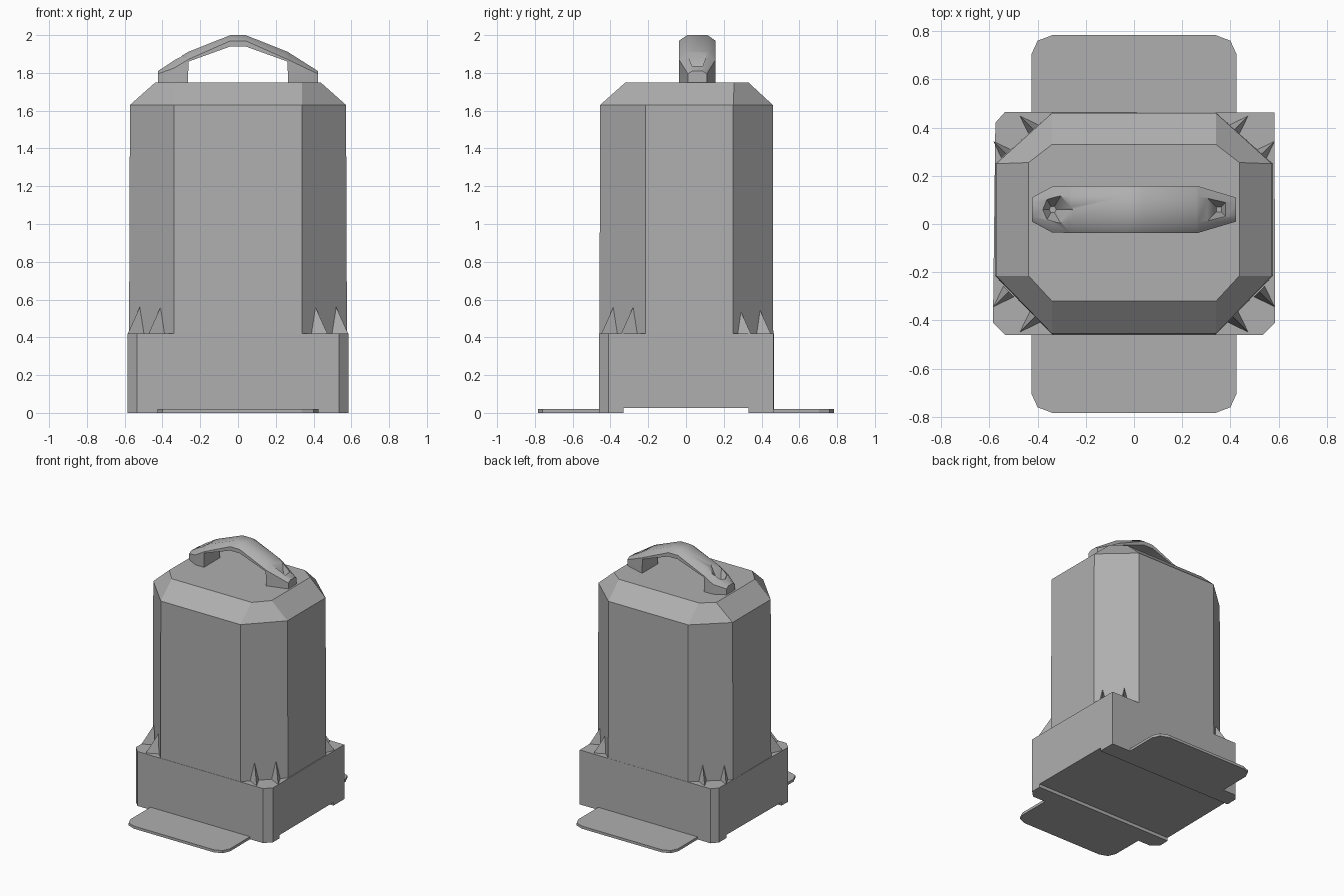
import bpy
import bmesh
from math import radians, pi
from mathutils import Matrix

if "Cube" in bpy.data.objects:
    bpy.data.objects.remove(bpy.data.objects["Cube"])

grey = bpy.data.materials.new("dark_grey")
grey.diffuse_color = (0.43, 0.43, 0.43, 1)
grey.use_nodes = True
grey.node_tree.nodes["Principled BSDF"].inputs["Base Color"].default_value = grey.diffuse_color


def finish(bm, name):
    bmesh.ops.recalc_face_normals(bm, faces=bm.faces)
    mesh = bpy.data.meshes.new(name)
    bm.to_mesh(mesh)
    bm.free()
    mesh.materials.append(grey)
    obj = bpy.data.objects.new(name, mesh)
    bpy.context.collection.objects.link(obj)
    return obj


def loft(name, rings):
    """Skin a list of equal-length closed rings and cap both ends."""
    bm = bmesh.new()
    rows = [[bm.verts.new(p) for p in ring] for ring in rings]
    n = len(rows[0])
    for a, b in zip(rows, rows[1:]):
        for i in range(n):
            j = (i + 1) % n
            bm.faces.new((a[i], a[j], b[j], b[i]))
    bm.faces.new(rows[0])
    bm.faces.new(rows[-1])
    return finish(bm, name)


def ring(outline, z):
    return [(x, y, z) for x, y in outline]


def octagon(x, y0, y1, cx, cy0, cy1):
    """Chamfered rectangle: outer limits and where the chamfers start."""
    return [(cx, y0), (x, cy0), (x, cy1), (cx, y1),
            (-cx, y1), (-x, cy1), (-x, cy0), (-cx, y0)]


def combine(obj, other, operation):
    mod = obj.modifiers.new("combine", 'BOOLEAN')
    mod.operation = operation
    mod.solver = 'EXACT'
    mod.object = other
    bpy.ops.object.select_all(action='DESELECT')
    bpy.context.view_layer.objects.active = obj
    obj.select_set(True)
    bpy.ops.object.modifier_apply(modifier=mod.name)
    bpy.data.objects.remove(other)


# Base block, with three chamfered corners and one square back corner
base = [(0.535, -0.46), (0.585, -0.41), (0.583, 0.462), (-0.535, 0.465),
        (-0.575, 0.42), (-0.585, -0.41), (-0.535, -0.46)]
body = loft("body", [ring(base, 0), ring(base, 0.42)])

# Eight-sided tower with sloped shoulder and flat lid
wall = octagon(0.577, -0.458, 0.462, 0.34, -0.215, 0.25)
upper = octagon(0.572, -0.455, 0.46, 0.34, -0.215, 0.25)
lid = octagon(0.437, -0.32, 0.33, 0.34, -0.215, 0.255)
tower = loft("tower", [ring(wall, 0.38), ring(upper, 1.63), ring(lid, 1.75)])
combine(body, tower, 'UNION')

# Shallow channel across the underside
channel = [(-0.8, -0.33), (0.8, -0.33), (0.8, 0.33), (-0.8, 0.33)]
combine(body, loft("channel", [ring(channel, -0.1), ring(channel, 0.025)]), 'DIFFERENCE')

# Foot flaps at front and back
for name, s in (("front_flap", -1), ("back_flap", 1)):
    half = [(0.425, 0.44), (0.425, 0.705), (0.40, 0.76), (0.34, 0.783)]
    outline = half + [(-x, y) for x, y in reversed(half)]
    outline = [(x, s * y) for x, y in outline]
    loft(name, [ring(outline, 0), ring(outline, 0.02)])

# Pairs of tapered gussets on each corner ledge
bm = bmesh.new()
for sx in (-1, 1):
    for sy in (-1, 1):
        for x, y in ((0.41, 0.385), (0.52, 0.28)):
            d = 0.022
            pts = [(x - d, y + d, 0.42), (x + d, y - d, 0.42),
                   (x + 0.063, y + 0.063, 0.42), (x, y, 0.56)]
            v = [bm.verts.new((sx * a, sy * b, c)) for a, b, c in pts]
            for f in ((0, 1, 2), (0, 1, 3), (1, 2, 3), (2, 0, 3)):
                bm.faces.new([v[i] for i in f])
finish(bm, "corner_gussets")

# Arched handle: x, half width, crown z, edge z, underside z
CY = 0.06
stations = [(-0.423, 0.05, 1.81, 1.795, 1.75), (-0.34, 0.095, 1.865, 1.825, 1.75),
            (-0.265, 0.097, 1.91, 1.87, 1.75), (-0.262, 0.097, 1.912, 1.872, 1.86),
            (-0.04, 0.097, 2.0, 1.97, 1.94), (0.04, 0.097, 2.0, 1.97, 1.94),
            (0.262, 0.097, 1.912, 1.872, 1.86), (0.265, 0.097, 1.91, 1.87, 1.75),
            (0.423, 0.05, 1.81, 1.795, 1.75)]
sections = []
for x, w, crown, edge, under in stations:
    c = w * 0.55
    sections.append([(x, CY - w, under), (x, CY + w, under), (x, CY + w, edge),
                     (x, CY + c, crown), (x, CY - c, crown), (x, CY - w, edge)])
handle = loft("handle", sections)

# Bolt dents in the handle ends: hexagonal at left, square at right
for x, sides, turn in ((-0.337, 6, pi / 6), (0.352, 4, pi / 4)):
    bm = bmesh.new()
    bmesh.ops.create_cone(bm, cap_ends=True, segments=sides, radius1=0.015,
                          radius2=0.085, depth=0.13,
                          matrix=Matrix.Translation((x, CY, 1.855)) @ Matrix.Rotation(turn, 4, 'Z'))
    combine(handle, finish(bm, "dent"), 'DIFFERENCE')
bpy.ops.object.shade_smooth_by_angle(angle=radians(42))
